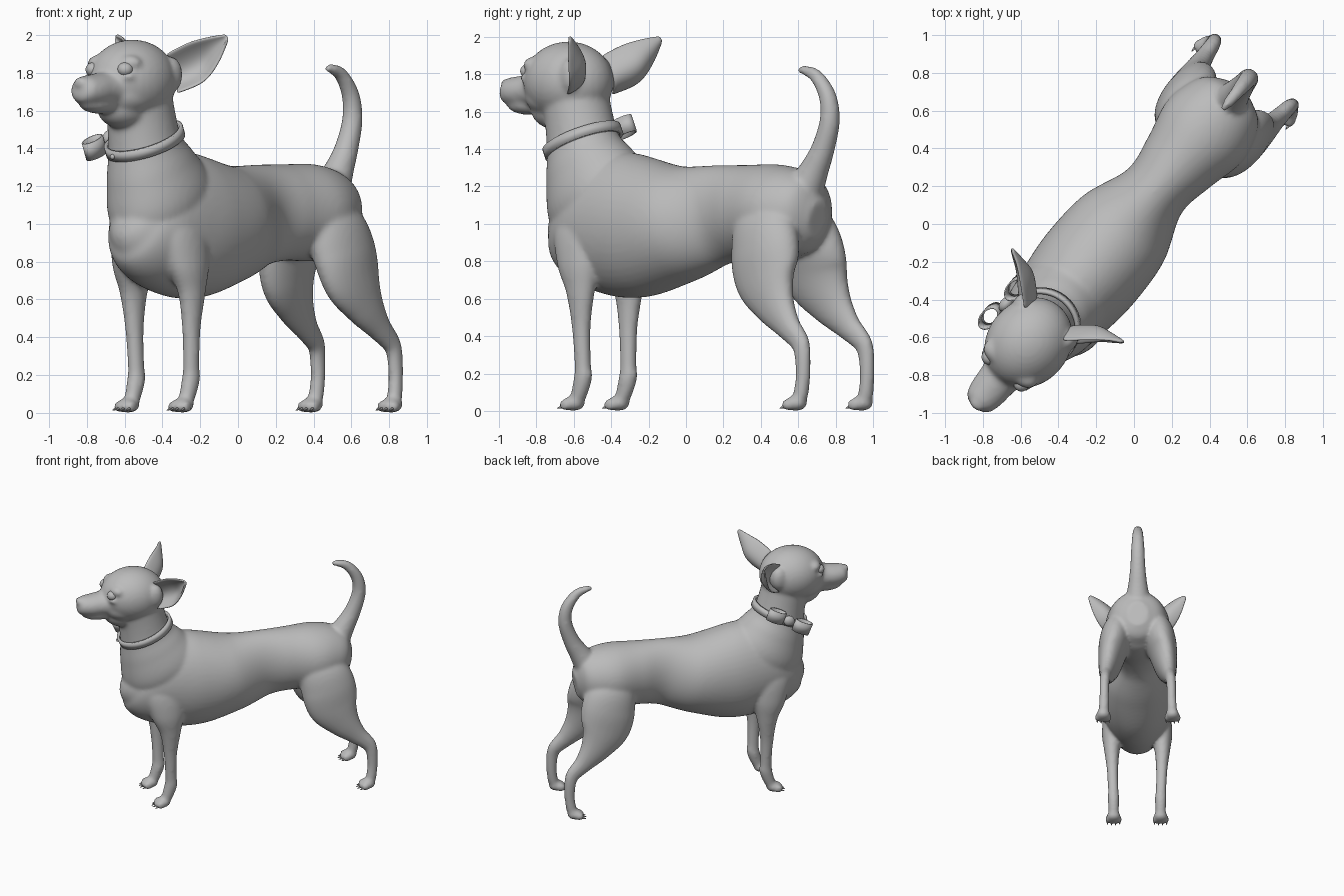
import bpy, bmesh, math
from mathutils import Vector, Matrix

cube = bpy.data.objects.get("Cube")
if cube:
    bpy.data.objects.remove(cube, do_unlink=True)

# The dog is modelled facing -y, then turned to its standing pose
POSE = Matrix.Translation((-0.021, 0.017, 0)) @ Matrix.Rotation(math.radians(-39.8), 4, 'Z')

grey = bpy.data.materials.new("plain_grey")
grey.use_nodes = True
GREY = (0.5, 0.5, 0.5, 1)
grey.diffuse_color = GREY
grey.node_tree.nodes["Principled BSDF"].inputs["Base Color"].default_value = GREY


def finish(name, bm):
    bmesh.ops.recalc_face_normals(bm, faces=bm.faces)
    mesh = bpy.data.meshes.new(name)
    bm.to_mesh(mesh)
    bm.free()
    for p in mesh.polygons:
        p.use_smooth = True
    mesh.materials.append(grey)
    ob = bpy.data.objects.new(name, mesh)
    ob.matrix_world = POSE
    bpy.context.collection.objects.link(ob)
    return ob


def blob(bm, center, radii, tilt=0):
    m = Matrix.Translation(center) @ Matrix.Rotation(tilt, 4, 'X') @ Matrix.Diagonal((*radii, 1))
    bmesh.ops.create_uvsphere(bm, u_segments=32, v_segments=20, radius=1, matrix=m)


def catmull(keys, steps=8):
    k = [Vector(p) for p in keys]
    k = [2 * k[0] - k[1]] + k + [2 * k[-1] - k[-2]]
    out = []
    for i in range(1, len(k) - 2):
        a, b, c, d = k[i - 1:i + 3]
        for s in range(steps):
            t = s / steps
            out.append(b + (c - a) * t / 2 + (a - 2.5 * b + 2 * c - d / 2) * t**2
                       + (1.5 * (b - c) + (d - a) / 2) * t**3)
    return out + [k[-2]]


def tube(bm, keys, side=1, n=48):
    """Smooth limb through keys (x, y, z, half width, half depth)."""
    pts = catmull(keys)
    centers = [Vector((p[0] * side, p[1], p[2])) for p in pts]
    rings = []
    for i, p in enumerate(pts):
        tan = centers[min(i + 1, len(pts) - 1)] - centers[max(i - 1, 0)]
        tan.x = 0
        depth = tan.normalized().cross(Vector((1, 0, 0)))
        ring = []
        for j in range(n):
            a = math.tau * j / n
            ring.append(bm.verts.new(centers[i] + Vector((math.cos(a) * p[3], 0, 0))
                                     + depth * math.sin(a) * p[4]))
        rings.append(ring)
    for r, q in zip(rings, rings[1:]):
        for j in range(n):
            bm.faces.new((r[j], r[(j + 1) % n], q[(j + 1) % n], q[j]))
    bm.faces.new(rings[0])
    bm.faces.new(rings[-1])


def shell(name, center, radii, height, tilt, thickness):
    """Open elliptical band."""
    bm = bmesh.new()
    m = (Matrix.Translation(center) @ Matrix.Rotation(tilt, 4, 'X')
         @ Matrix.Diagonal((*radii, height, 1)))
    bmesh.ops.create_cone(bm, cap_ends=False, segments=48, radius1=1, radius2=1, depth=1, matrix=m)
    ob = finish(name, bm)
    mod = ob.modifiers.new("thickness", 'SOLIDIFY')
    mod.thickness = thickness
    mod.offset = 0
    return ob


body = bmesh.new()

# Torso, chest to rump
tube(body, [(0, -.86, 1.1, .08, .12), (0, -.8, 1.06, .17, .24), (0, -.7, 1.02, .24, .34),
            (0, -.5, 1.0, .28, .385), (0, -.3, .985, .295, .375), (0, -.05, 1.0, .275, .315),
            (0, .2, 1.045, .185, .27), (0, .4, 1.06, .21, .255), (0, .6, 1.06, .255, .258),
            (0, .74, 1.05, .235, .24), (0, .84, 1.03, .18, .19), (0, .9, 1.02, .08, .1)])

# Neck and withers
tube(body, [(0, -.52, .95, .2, .28), (0, -.61, 1.13, .255, .325), (0, -.69, 1.3, .225, .262),
            (0, -.735, 1.42, .192, .205), (0, -.765, 1.55, .182, .185), (0, -.8, 1.7, .18, .18)])
blob(body, (0, -.45, 1.22), (.17, .26, .16), math.radians(-24))

# Skull, jaw, throat, muzzle, chin and nose
blob(body, (0, -.84, 1.76), (.22, .255, .215))
blob(body, (0, -.9, 1.68), (.18, .19, .12))
blob(body, (0, -.9, 1.61), (.13, .17, .11))
tube(body, [(0, -.95, 1.72, .15, .12), (0, -1.08, 1.71, .11, .095), (0, -1.18, 1.705, .1, .085),
            (0, -1.25, 1.71, .08, .072), (0, -1.28, 1.715, .045, .045)])
blob(body, (0, -1.11, 1.635), (.082, .14, .052))
blob(body, (0, -1.265, 1.745), (.045, .03, .034))

# Tail
tube(body, [(0, y, z, r, r) for y, z, r in
            [(.79, 1.16, .11), (.865, 1.28, .08), (.93, 1.4, .063), (.978, 1.55, .054),
             (.964, 1.68, .047), (.89, 1.785, .037), (.81, 1.82, .027), (.765, 1.822, .016)]])

FRONT_LEG = [(.1, -.64, 1.16, .04, .07), (.15, -.62, 1.0, .1, .17), (.185, -.605, .8, .095, .14),
             (.2, -.59, .64, .065, .085), (.196, -.588, .45, .046, .053),
             (.19, -.582, .25, .042, .045), (.188, -.582, .18, .046, .05),
             (.187, -.615, .08, .042, .042), (.187, -.64, .04, .04, .03)]
HIND_LEG = [(.1, .62, 1.18, .05, .09), (.15, .64, 1.03, .115, .18), (.182, .68, .87, .125, .215),
            (.213, .715, .71, .1, .2), (.235, .795, .57, .075, .132), (.25, .895, .455, .053, .078),
            (.26, .985, .37, .042, .057), (.266, 1.01, .3, .039, .046), (.268, 1.015, .18, .038, .04),
            (.272, 1.0, .08, .041, .04), (.275, .975, .04, .045, .03)]

claws = bmesh.new()
for side in (1, -1):
    for leg, px, py in ((FRONT_LEG, .187, -.645), (HIND_LEG, .275, .975)):
        # Legs, paws, toes and claws
        tube(body, leg, side)
        blob(body, (px * side, py, .042), (.056, .06, .042))
        for k in (-1.5, -.5, .5, 1.5):
            tx = px * side + k * .032
            ty = py - .047 + abs(k) * .012
            blob(body, (tx, ty, .033), (.018, .034, .033))
            m = Matrix.Translation((tx, ty - .035, .018)) @ Matrix.Rotation(math.radians(110), 4, 'X')
            bmesh.ops.create_cone(claws, cap_ends=True, segments=8, radius1=.008, radius2=.002,
                                  depth=.025, matrix=m)
    # Ear root, brow and lower eyelid
    blob(body, (.15 * side, -.7, 1.79), (.055, .065, .095))
    blob(body, (.1 * side, -.985, 1.85), (.075, .06, .045))
    blob(body, (.112 * side, -1.02, 1.78), (.055, .045, .025))

dog = finish("body", body)
remesh = dog.modifiers.new("blend_parts", 'REMESH')
remesh.mode = 'VOXEL'
remesh.voxel_size = .013
remesh.use_smooth_shade = True
soften = dog.modifiers.new("soften", 'SMOOTH')
soften.factor = .5
soften.iterations = 9
finish("claws", claws)

# Ears: cupped leaves, rows of (lower edge, back, upper edge) from root to tip
EAR = [((.185, -.7, 1.69), (.12, -.63, 1.78), (.13, -.72, 1.9)),
       ((.285, -.6, 1.75), (.22, -.545, 1.85), (.22, -.64, 1.96)),
       ((.35, -.55, 1.855), (.305, -.525, 1.92), (.31, -.565, 1.99)),
       ((.388, -.52, 1.975), (.385, -.515, 1.99), (.375, -.525, 2.0))]
for side, label in ((1, "left"), (-1, "right")):
    bm = bmesh.new()
    edges = [catmull([row[i] for row in EAR], 4) for i in range(3)]
    grid = []
    for a, mid, b in zip(*edges):
        ctrl = 2 * mid - (a + b) / 2
        row = []
        for j in range(11):
            t = j / 10
            p = a * (1 - t)**2 + ctrl * 2 * t * (1 - t) + b * t**2
            row.append(bm.verts.new((p.x * side, p.y, p.z)))
        grid.append(row)
    for r, q in zip(grid, grid[1:]):
        for j in range(10):
            bm.faces.new((r[j], r[j + 1], q[j + 1], q[j]))
    ear = finish(label + "_ear", bm)
    solid = ear.modifiers.new("thickness", 'SOLIDIFY')
    solid.thickness = .016
    solid.offset = 0
    ear.modifiers.new("round_edges", 'SUBSURF').levels = 1

    bm = bmesh.new()
    blob(bm, (.11 * side, -1.03, 1.817), (.042, .042, .038))
    finish(label + "_eye", bm)

# Collar with stud, and a bow on the right side
SLOPE = math.radians(23)
shell("collar", (0, -.74, 1.44), (.2, .215), .055, SLOPE, .02)
bm = bmesh.new()
blob(bm, (-.05, -.945, 1.355), (.014, .012, .014))
finish("collar_stud", bm)
shell("bow_front_loop", (-.245, -.86, 1.405), (.042, .068), .095, SLOPE, .008)
shell("bow_back_loop", (-.235, -.655, 1.515), (.042, .068), .095, SLOPE, .008)
bm = bmesh.new()
blob(bm, (-.222, -.76, 1.455), (.032, .045, .042), SLOPE)
finish("bow_knot", bm)
